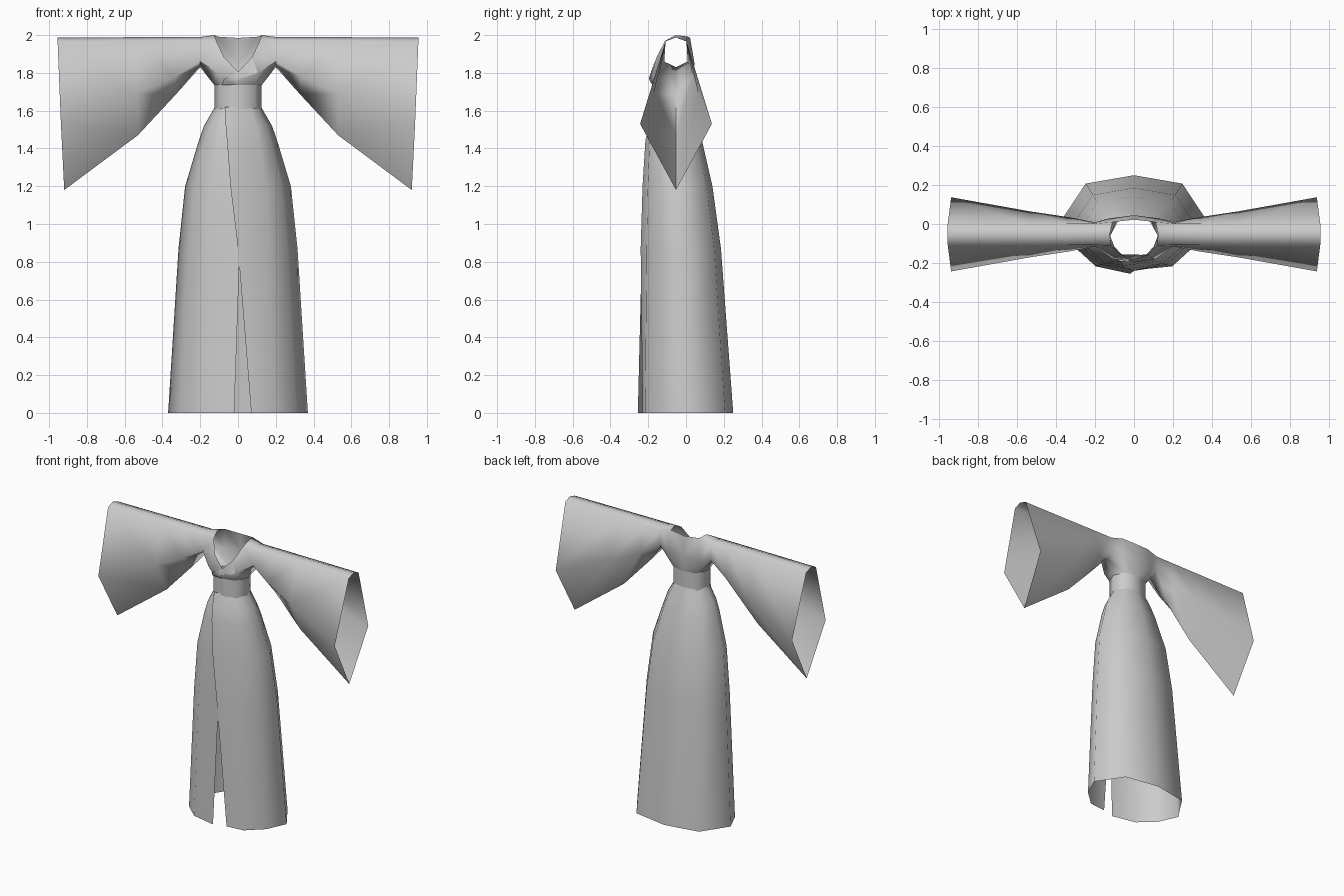
import bpy, bmesh

if "Cube" in bpy.data.objects:
    bpy.data.objects.remove(bpy.data.objects["Cube"])

cloth = bpy.data.materials.new("pale grey cloth")
cloth.diffuse_color = (0.6, 0.6, 0.6, 1)
cloth.use_nodes = True
cloth.node_tree.nodes["Principled BSDF"].inputs["Base Color"].default_value = cloth.diffuse_color


def make(name, verts, faces, mirror=False, angle=60):
    """Open cloth surface from points and faces, smooth shaded."""
    me = bpy.data.meshes.new(name)
    me.from_pydata(verts, [], faces)
    bm = bmesh.new()
    bm.from_mesh(me)
    bmesh.ops.recalc_face_normals(bm, faces=bm.faces)
    bm.to_mesh(me)
    bm.free()
    me.materials.append(cloth)
    ob = bpy.data.objects.new(name, me)
    bpy.context.collection.objects.link(ob)
    bpy.ops.object.select_all(action='DESELECT')
    ob.select_set(True)
    bpy.context.view_layer.objects.active = ob
    bpy.ops.object.shade_smooth_by_angle(angle=angle * 3.14159 / 180)
    if mirror:
        m = ob.modifiers.new("Mirror", 'MIRROR')
        m.use_clip = True
        m.merge_threshold = 0.0005
    return ob


def loft(rings, closed=False, start=0):
    """Quads between consecutive rings; point i of every ring lines up."""
    n = len(rings[0])
    faces = []
    for r in range(len(rings) - 1):
        for i in range(n if closed else n - 1):
            j = (i + 1) % n
            a, b = start + r * n, start + (r + 1) * n
            faces.append((a + i, a + j, b + j, b + i))
    return faces


# Skirt: wrapped sheet, (z, half width, front y, back y,
#   over edge x, over edge depth, under edge x, under edge depth)
levels = [
    (0.00, .37, -.255, .25, .07, -.90, -.02, -1.0),
    (0.87, .315, -.24, .185, 0.0, -1.0, .01, -.97),
    (1.20, .28, -.23, .14, -.04, -1.0, .03, -.93),
    (1.44, .208, -.215, .085, -.058, -1.0, .04, -.91),
    (1.52, .18, -.20, .06, -.065, -1.0, .04, -.90),
    (1.62, .122, -.17, .03, -.07, -1.0, .04, -.88),
]
side = [(.53, -.85), (.83, -.45), (1, .1), (.67, .83)]
rings = []
for z, w, yf, yb, ox, ot, ux, ut in levels:
    mid, half = (yf + yb) / 2, (yb - yf) / 2
    ring = [(ox, ot)] + [(x * w, t) for x, t in side] + [(0, 1)]
    ring += [(-x * w, t) for x, t in reversed(side)] + [(ux, ut)]
    rings.append([(x, mid + t * half, z) for x, t in ring])
make("skirt", sum(rings, []), loft(rings))

# Sash band around the waist
waist = [(0, .03), (.09, .012), (.125, -.07), (.09, -.15), (0, -.172)]
around = waist + [(-x, y) for x, y in waist[-2:0:-1]]
band = [[(x, y, z) for x, y in around] for z in (1.61, 1.74)]
make("sash", sum(band, []), loft(band, closed=True))

# Bodice and sleeve, right half, mirrored
points = {
    # back centre line and blade
    "B0": (0, .045, 1.85), "B1": (.13, .028, 1.84),
    # neckline from back centre over the shoulder to the front V
    "N0": (0, .022, 1.985), "N1": (.11, .01, 1.992), "N2": (.125, -.055, 2.0),
    "N3": (.115, -.11, 1.97), "N4": (.075, -.155, 1.885), "N5": (0, -.178, 1.805),
    # chest
    "C": (.11, -.18, 1.80), "F": (0, -.192, 1.77),
}
for i, (x, y) in enumerate(waist):
    points["W%d" % i] = (x, y, 1.735)

# Sleeve cross-sections: x at top, x at bottom, top z, middle z, bottom z, half depth
sleeve = [(.20, .20, 1.988, 1.86, 1.83, .062),
          (.34, .33, 1.988, 1.78, 1.685, .088),
          (.54, .53, 1.987, 1.69, 1.47, .118),
          (.955, .92, 1.985, 1.53, 1.18, .190)]
yc = -.053
srings = []
for xt, xb, zt, zm, zb, d in sleeve:
    xm = (xt + xb) / 2
    srings.append([(xt, yc, zt + .002), (xt, yc + .055, zt - .018), (xm, yc + d, zm),
                   (xb, yc, zb), (xm, yc - d, zm), (xt, yc - .055, zt - .018)])
for i, p in enumerate(srings[0]):
    points["A%d" % i] = p
names = list(points)
panels = ["W0 W1 B1 B0", "B0 B1 N1 N0", "W1 W2 A3", "W1 A3 A2 B1", "B1 A2 A1 N1",
          "N1 A1 A0 N2", "N2 A0 A5 N3", "N3 A5 A4", "N3 A4 N4", "N4 A4 C",
          "C A4 A3", "C A3 W2 W3", "C W3 W4 F", "N4 C F N5"]
faces = [[names.index(k) for k in p.split()] for p in panels]
# The armhole ring is the last six points, so the sleeve continues from it
faces += loft(srings, closed=True, start=len(names) - 6)
make("bodice_and_sleeves", list(points.values()) + sum(srings[1:], []), faces,
     mirror=True, angle=75)

# Overlapping front fold, running down across the chest
fold = [(.075, -.158, 1.885), (0, -.183, 1.806), (-.075, -.192, 1.765),
        (-.085, -.168, 1.735), (0, -.178, 1.735), (0, -.197, 1.768), (.105, -.183, 1.80)]
make("front_fold", fold, [(0, 1, 5, 6), (1, 2, 5), (2, 3, 4, 5)])
